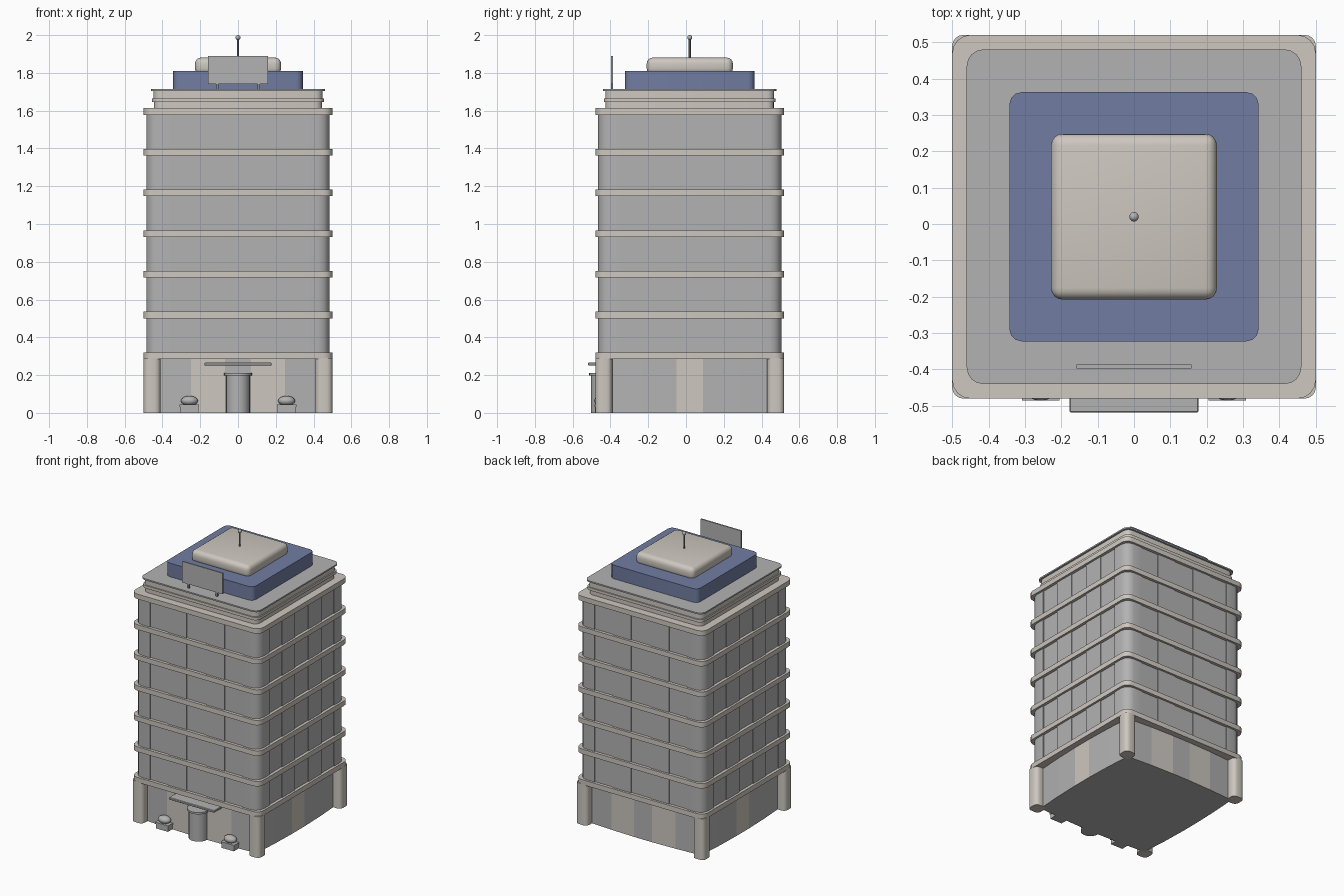
import bpy, bmesh, math
from mathutils import Matrix

if "Cube" in bpy.data.objects:
    bpy.data.objects.remove(bpy.data.objects["Cube"])

CY = 0.02  # the tower sits slightly behind the origin, the entrance in front


def material(name, rgb):
    m = bpy.data.materials.new(name)
    m.diffuse_color = (*rgb, 1)
    m.use_nodes = True
    m.node_tree.nodes["Principled BSDF"].inputs["Base Color"].default_value = m.diffuse_color
    return m


GREY = material("grey glass", (0.45, 0.45, 0.45))
BEIGE = material("beige stone", (0.61, 0.57, 0.52))
BLUE = material("blue storey", (0.165, 0.205, 0.36))
METAL = material("dark metal", (0.25, 0.25, 0.26))


def finish(name, bm, mats, smooth=True):
    bmesh.ops.recalc_face_normals(bm, faces=bm.faces[:])
    me = bpy.data.meshes.new(name)
    bm.to_mesh(me)
    bm.free()
    ob = bpy.data.objects.new(name, me)
    bpy.context.collection.objects.link(ob)
    for m in mats:
        me.materials.append(m)
    if smooth:
        bpy.ops.object.select_all(action='DESELECT')
        ob.select_set(True)
        bpy.context.view_layer.objects.active = ob
        bpy.ops.object.shade_smooth_by_angle(angle=math.radians(35))
    return ob


def extrude(name, pts, z0, z1, mats, rule=None, smooth=True):
    """Prism from an outline; rule picks the material of a face."""
    bm = bmesh.new()
    lo = [bm.verts.new((x, y, z0)) for x, y in pts]
    hi = [bm.verts.new((x, y, z1)) for x, y in pts]
    bm.faces.new(lo[::-1])
    bm.faces.new(hi)
    for i in range(len(pts)):
        j = (i + 1) % len(pts)
        bm.faces.new((lo[i], lo[j], hi[j], hi[i]))
    if rule:
        for f in bm.faces:
            f.material_index = rule(f)
    return finish(name, bm, mats, smooth)


def rounded(h, r, seg=4):
    """Square outline with rounded corners."""
    pts = []
    for q in range(4):
        cx, cy = [(1, 1), (-1, 1), (-1, -1), (1, -1)][q]
        for k in range(seg + 1):
            a = math.pi / 2 * (q + k / seg)
            pts.append((cx * (h - r) + r * math.cos(a), CY + cy * (h - r) + r * math.sin(a)))
    return pts


def panelled(h, r, seams, step):
    """Rounded square whose sides are split into alternately recessed panels."""
    side = [(-h + r + r * math.cos(a), h - r + r * math.sin(a))
            for a in [math.pi * (1 - k / 6) for k in range(4)]]
    edges = [-h + r] + seams + [h - r]
    for i in range(len(edges) - 1):
        d = h - (step if i % 2 else 0)
        for x in edges[i:i + 2]:
            if (x, d) not in side and abs(x + h - r) > 1e-6:
                side.append((x, d))
    side = side[:-1]
    pts = []
    for q in range(4):
        for x, y in side:
            for _ in range(q):
                x, y = y, -x
            pts.append((x, CY + y))
    return pts[::-1]


def box(name, size, loc, mat, bevel=0, seg=2):
    bm = bmesh.new()
    bmesh.ops.create_cube(bm, size=1, matrix=Matrix.Translation(loc) @ Matrix.Diagonal((*size, 1)))
    if bevel:
        bmesh.ops.bevel(bm, geom=bm.edges[:], offset=bevel, segments=seg, profile=0.5, affect='EDGES')
    return finish(name, bm, [mat])


def cylinder(name, r, z0, z1, x, y, mat, n=24):
    bm = bmesh.new()
    bmesh.ops.create_cone(bm, cap_ends=True, segments=n, radius1=r, radius2=r, depth=z1 - z0,
                          matrix=Matrix.Translation((x, y, (z0 + z1) / 2)))
    return finish(name, bm, [mat])


def ball(name, size, loc, mat):
    bm = bmesh.new()
    bmesh.ops.create_uvsphere(bm, u_segments=20, v_segments=12, radius=1,
                              matrix=Matrix.Translation(loc) @ Matrix.Diagonal((*size, 1)))
    return finish(name, bm, [mat])


# Ground floor: gently bowed walls with stone and glass bays
BAYS = [-0.44, -0.25, -0.07, 0.07, 0.25]
wall = []
for q in range(4):
    for x in BAYS:
        p = (x, -(0.44 + 0.018 * (1 - (x / 0.44) ** 2)))
        for _ in range(q):
            p = (-p[1], p[0])
        wall.append((p[0], p[1] + CY))


def bay_colour(f):
    c = f.calc_center_median()
    x, y = c.x, c.y - CY
    if abs(f.normal.z) > 0.5 or max(abs(x), abs(y)) < 0.4:
        return 0
    if abs(x) > abs(y):                          # side walls: middle bay in stone
        return int(abs(y) < 0.07)
    return int(0.07 < abs(x) < 0.25)             # front and back: flanking bays


extrude("ground_floor", wall, 0, 0.29, [GREY, BEIGE], bay_colour, smooth=False)

# Corner pillars
for sx in (-1, 1):
    for sy in (-1, 1):
        pillar = [(sx * 0.455 + x, sy * 0.455 + y) for x, y in rounded(0.045, 0.03, 4)]
        extrude("corner_pillar", pillar, 0, 0.29, [BEIGE])

# Storeys with panelled walls, separated by stone bands
for i in range(7):
    z = 0.285 + 0.2155 * i
    extrude("floor_band", rounded(0.5, 0.05, 4), z, z + 0.035, [BEIGE])
    if i < 6:
        extrude("storey_wall", panelled(0.485, 0.06, [-0.36, -0.22, -0.075, 0.075, 0.22, 0.36], 0.006),
                z + 0.03, z + 0.22, [GREY])

# Stepped parapet and roof slab
for h, z0, z1 in [(0.445, 1.61, 1.645), (0.455, 1.645, 1.665), (0.447, 1.665, 1.705)]:
    extrude("parapet_step", rounded(h, 0.04), z0, z1, [BEIGE])
extrude("roof_slab", rounded(0.46, 0.045), 1.704, 1.714, [GREY])

# Penthouse and its soft cap
extrude("penthouse", rounded(0.343, 0.035, 3), 1.71, 1.81, [BLUE])
box("penthouse_cap", (0.456, 0.456, 0.09), (0, CY, 1.836), BEIGE, 0.032, 4)

# Antenna
cylinder("antenna_rod", 0.006, 1.875, 1.985, 0, CY, METAL, 10)
ball("antenna_tip", (0.013, 0.013, 0.013), (0, CY, 1.987), GREY)

# Roof board on two legs
box("roof_board", (0.315, 0.01, 0.148), (0, -0.392, 1.816), GREY)
for s in (-1, 1):
    box("board_leg", (0.014, 0.01, 0.04), (s * 0.11, -0.392, 1.73), METAL)

# Entrance: round door drum, cap and canopy
cylinder("door_drum", 0.063, 0, 0.2, 0, -0.44, GREY, 20)
cylinder("door_cap", 0.073, 0.197, 0.21, 0, -0.44, GREY, 24)
box("canopy", (0.355, 0.09, 0.016), (0, -0.473, 0.258), GREY, 0.003, 1)

# Planters beside the door
for s in (-1, 1):
    box("planter", (0.095, 0.06, 0.034), (s * 0.257, -0.452, 0.017), GREY)
    box("planter_rim", (0.103, 0.066, 0.012), (s * 0.257, -0.452, 0.038), GREY)
    ball("bush", (0.045, 0.034, 0.026), (s * 0.257, -0.452, 0.064), GREY)
